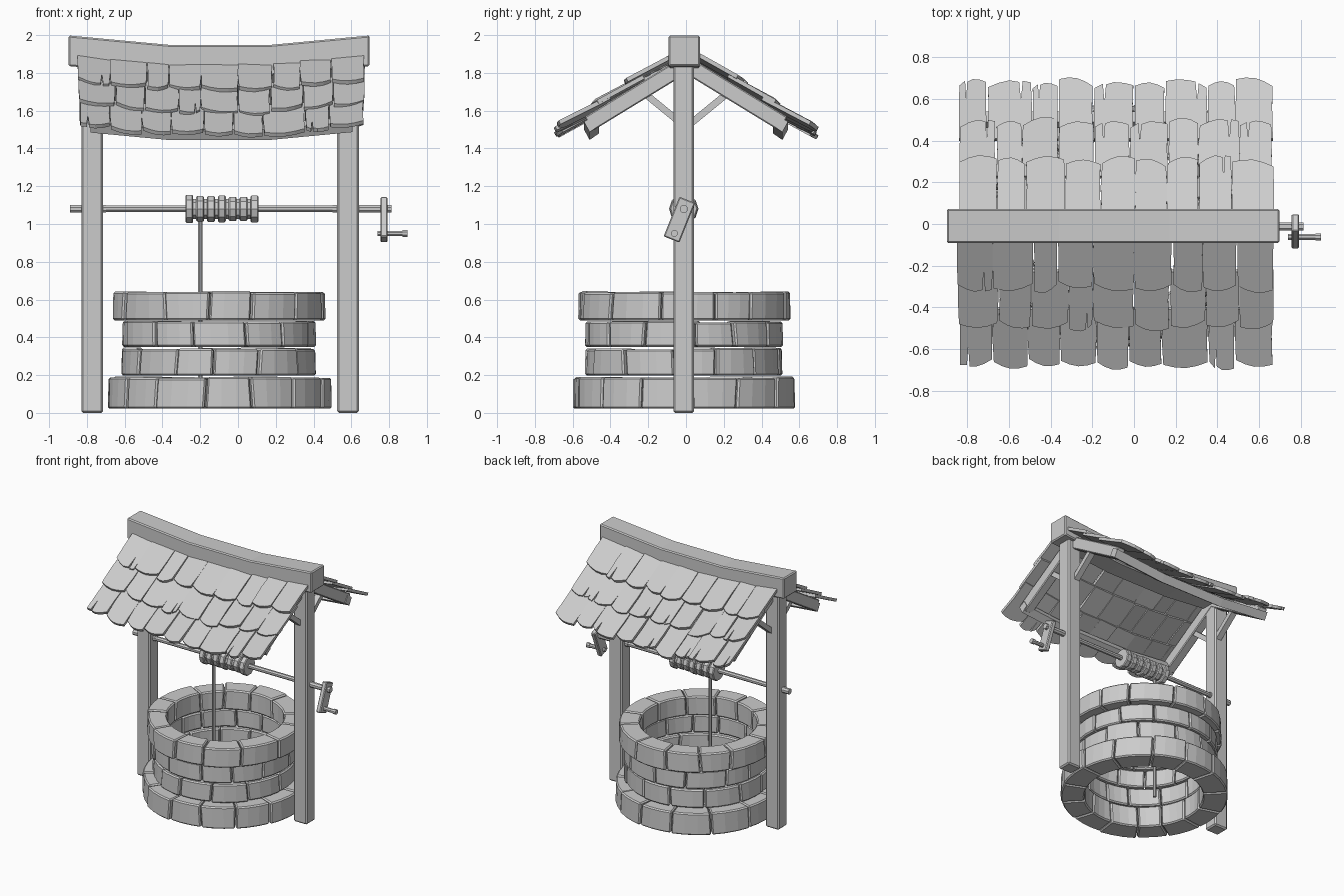
import bpy, bmesh, math, random
from mathutils import Vector, Matrix

if "Cube" in bpy.data.objects:
    bpy.data.objects.remove(bpy.data.objects["Cube"])

random.seed(4)
grey = bpy.data.materials.new("grey")
grey.diffuse_color = (0.6, 0.6, 0.6, 1)
grey.use_nodes = True
grey.node_tree.nodes["Principled BSDF"].inputs["Base Color"].default_value = grey.diffuse_color
YC = -0.012          # centre line of posts and axle
WX = -0.10           # centre of the well in x


def finish(name, bm, bevel=0):
    bmesh.ops.recalc_face_normals(bm, faces=bm.faces)
    me = bpy.data.meshes.new(name)
    bm.to_mesh(me)
    bm.free()
    me.materials.append(grey)
    ob = bpy.data.objects.new(name, me)
    bpy.context.collection.objects.link(ob)
    if bevel:
        m = ob.modifiers.new("bevel", 'BEVEL')
        m.width = bevel
        m.segments = 1
        m.limit_method = 'ANGLE'
        m.angle_limit = math.radians(40)
    return ob


def loft(bm, sections):
    """Closed solid through equal-length rings of points."""
    rings = [[bm.verts.new(p) for p in s] for s in sections]
    n = len(rings[0])
    for a, b in zip(rings, rings[1:]):
        for i in range(n):
            j = (i + 1) % n
            bm.faces.new((a[i], a[j], b[j], b[i]))
    bm.faces.new(rings[0])
    bm.faces.new(rings[-1][::-1])


def bar(bm, p0, p1, w, t):
    """Rectangular bar from p0 to p1; w runs along x (or y for x-bars)."""
    p0, p1 = Vector(p0), Vector(p1)
    d = (p1 - p0).normalized()
    u = Vector((1, 0, 0)) if abs(d.x) < 0.9 else Vector((0, 1, 0))
    v = d.cross(u).normalized()
    loft(bm, [[p + u * a * w / 2 + v * b * t / 2
               for a, b in ((-1, -1), (1, -1), (1, 1), (-1, 1))] for p in (p0, p1)])


def rod(bm, p0, p1, r, n=8):
    p0, p1 = Vector(p0), Vector(p1)
    d = p1 - p0
    rot = d.to_track_quat('Z', 'Y').to_matrix().to_4x4()
    bmesh.ops.create_cone(bm, cap_ends=True, segments=n, radius1=r, radius2=r, depth=d.length,
                          matrix=Matrix.Translation((p0 + p1) / 2) @ rot @ Matrix.Rotation(math.pi / n, 4, 'Z'))


def sag(x):
    return max(0, abs(x + 0.1) - 0.27) * 0.095


# stone courses of the well wall
def course(name, z0, z1, r_out, r_in, count, phase):
    bm = bmesh.new()
    joints = [phase + (i + random.uniform(-0.12, 0.12)) * math.tau / count for i in range(count)]
    joints.append(joints[0] + math.tau)
    lean = [random.uniform(-0.012, 0.012) for _ in range(count)]
    lean.append(lean[0])
    for i in range(count):
        ro = r_out + random.uniform(-0.012, 0.006)
        zt = z1 + random.uniform(-0.006, 0.004)
        secs = []
        for k in range(4):
            f = k / 3
            a = joints[i] + 0.006 + (joints[i + 1] - joints[i] - 0.012) * f
            l = lean[i] * (1 - f) + lean[i + 1] * f
            secs.append([(WX + r * math.cos(a + s), YC + r * math.sin(a + s), z)
                         for r, z, s in ((r_in, z0, -l), (ro, z0, -l), (ro - 0.004, zt, l), (r_in, zt, l))])
        loft(bm, secs)
    finish(name, bm, 0.009)


course("stone_course_base", 0.022, 0.19, 0.592, 0.42, 14, 0.1)
course("stone_course_low", 0.198, 0.342, 0.524, 0.43, 13, 0.35)
course("stone_course_high", 0.35, 0.484, 0.522, 0.43, 13, 0.1)
course("stone_course_rim", 0.49, 0.642, 0.562, 0.415, 13, 0.25)

# posts, rafters and braces at both ends
for side, x in (("left", -0.772), ("right", 0.582)):
    bm = bmesh.new()
    bar(bm, (x, YC, 0), (x, YC, 1.84), 0.115, 0.11)
    finish(side + "_post", bm, 0.01)
    xi = x + (0.025 if x < 0 else -0.018)
    for end, s in (("front", -1), ("back", 1)):
        bm = bmesh.new()
        bar(bm, (xi, 0, 1.845), (xi, s * 0.515, 1.53), 0.07, 0.085)
        finish(f"{side}_{end}_rafter", bm, 0.006)
        bm = bmesh.new()
        bar(bm, (xi, s * 0.01, 1.52), (xi, s * 0.23, 1.70), 0.045, 0.036)
        finish(f"{side}_{end}_brace", bm)

# eave beams under the shingles, sagging like the ridge
for end, s in (("front", -1), ("back", 1)):
    bm = bmesh.new()
    loft(bm, [[(x, s * (0.495 + a), 1.455 + sag(x) + b)
               for a, b in ((-0.035, 0.025), (0.015, -0.01), (0.045, 0.045), (-0.005, 0.075))]
              for x in (-0.78, -0.37, 0.17, 0.605)])
    finish(end + "_eave_beam", bm)

# ridge beam
bm = bmesh.new()
loft(bm, [[(x, YC + a, z + 0.001 + sag(x)) for a, z in
           ((-0.08, 1.785), (0.085, 1.785), (0.085, 1.947), (-0.08, 1.947))]
          for x in (-0.897, -0.36, 0.17, 0.697)])
finish("ridge_beam", bm, 0.008)


# shingles: three overlapping rows on each slope
def shingle(bm, x0, x1, s, top, low, lift):
    w = x1 - x0
    tilt = random.uniform(-0.06, 0.06)
    notch = random.random() < 0.22
    nf = random.choice((0.25, 0.75))
    # outline in (fraction across, fraction down)
    pts = [(0, 0), (1, 0), (1 + random.uniform(-.04, .04), 0.5), (0.985, 0.95 + tilt)]
    for f in (0.75, 0.5, 0.25):
        if notch and f == nf:
            pts += [(f + 0.05, 1.0 + tilt * (2 * f - 1)), (f + 0.01, 0.68), (f - 0.03, 1.0)]
        else:
            pts.append((f, 1.03 - abs(f - 0.5) * 0.1 + tilt * (2 * f - 1)))
    pts += [(0.015, 0.95 - tilt), (random.uniform(-.04, .04), 0.5)]
    skew = random.uniform(-0.006, 0.006)
    layers = []
    for off in (0, -0.022):
        ring = []
        for f, d in pts:
            x = x0 + w * f
            y = top[0] + (low[0] - top[0]) * d
            z = top[1] + (low[1] - top[1]) * d + sag(x) + lift * d + skew * (2 * f - 1)
            ring.append((x, s * (y + off * 0.5), z + off * 0.87))
        layers.append(ring)
    loft(bm, layers)


rows = (((0.04, 1.872), (0.31, 1.722)), ((0.23, 1.745), (0.495, 1.598)), ((0.41, 1.628), (0.68, 1.483)))
for end, s in (("front", -1), ("back", 1)):
    for r, (top, low) in enumerate(rows):
        bm = bmesh.new()
        n = 9
        xs = [-0.845 + 1.51 * i / n + (random.uniform(-0.03, 0.03) if 0 < i < n else random.uniform(-.01, .01))
              for i in range(n + 1)]
        for a, b in zip(xs, xs[1:]):
            dy = random.uniform(-0.012, 0.012)
            shingle(bm, a + 0.002, b - 0.002, s, top, (low[0] + dy, low[1] - dy * 0.55), random.uniform(-0.004, 0.01))
        finish(f"{end}_shingle_row_{r + 1}", bm)

# axle with thicker ends
bm = bmesh.new()
rod(bm, (-0.87, YC, 1.08), (0.79, YC, 1.08), 0.018)
for a, b in ((-0.89, -0.70), (0.50, 0.812)):
    rod(bm, (a, YC, 1.08), (b, YC, 1.08), 0.022)
finish("axle", bm)

# rope wound on the axle
bm = bmesh.new()
rod(bm, (-0.275, YC, 1.08), (0.105, YC, 1.08), 0.056, 10)
for i in range(7):
    x = -0.258 + i * 0.0575
    rod(bm, (x - 0.021, YC, 1.08), (x + 0.021, YC, 1.08), 0.078 if i == 0 else random.uniform(0.066, 0.075), 10)
finish("rope_coil", bm, 0.006)

bm = bmesh.new()
rod(bm, (-0.20, YC, 0.06), (-0.20, YC, 1.05), 0.013)
finish("hanging_rope", bm)

# crank arm and handle
bm = bmesh.new()
bar(bm, (0.773, 0.007, 1.128), (0.773, -0.077, 0.918), 0.036, 0.09)
finish("crank_arm", bm, 0.006)
bm = bmesh.new()
rod(bm, (0.738, -0.062, 0.95), (0.88, -0.062, 0.95), 0.015)
rod(bm, (0.87, -0.062, 0.95), (0.897, -0.062, 0.95), 0.019)
finish("crank_handle", bm)
